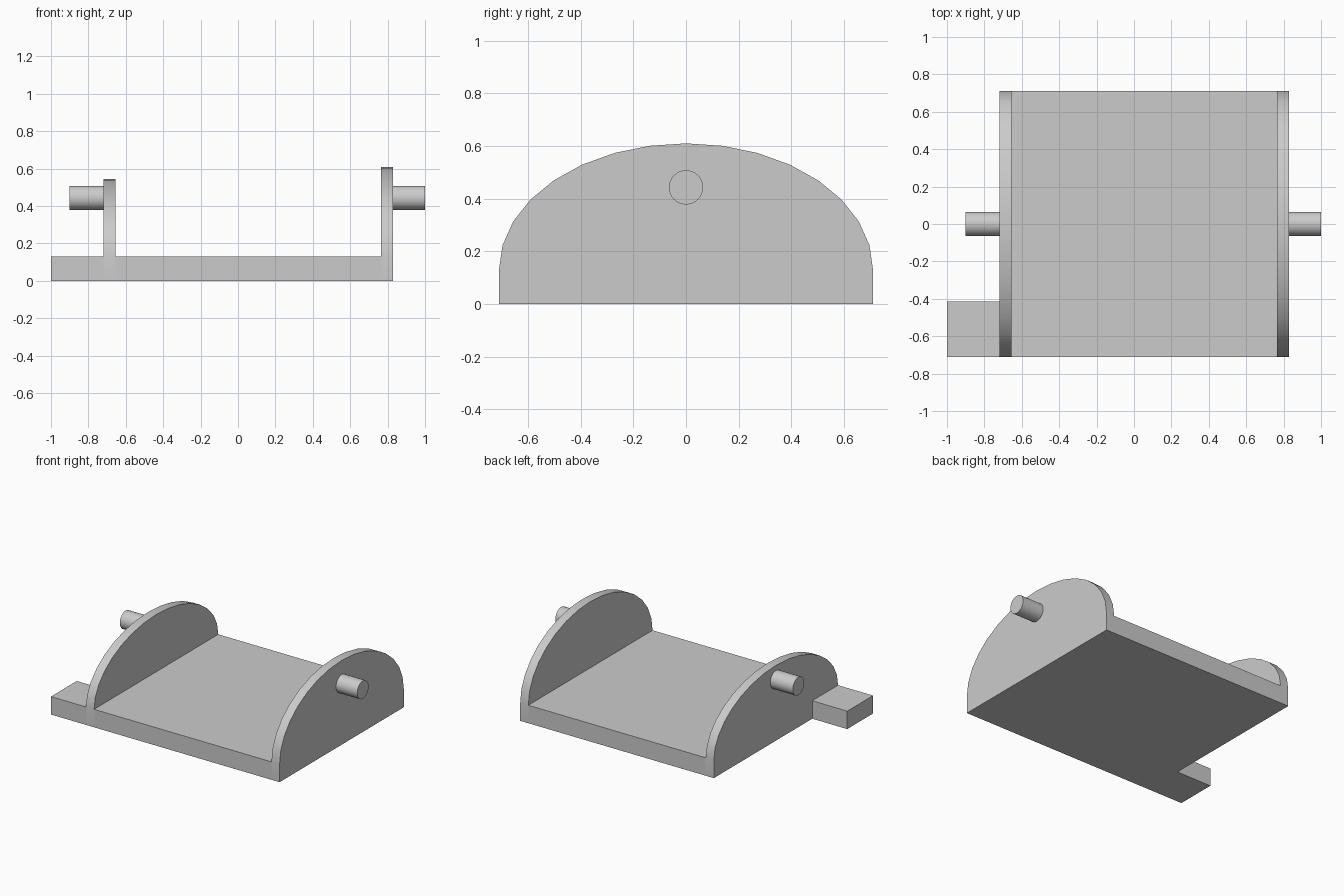
import bpy, bmesh, math
from mathutils import Matrix

cube = bpy.data.objects.get("Cube")
if cube:
    bpy.data.objects.remove(cube, do_unlink=True)

grey = bpy.data.materials.new("light_grey")
grey.use_nodes = True
colour = (0.6, 0.6, 0.6, 1)
grey.diffuse_color = colour
grey.node_tree.nodes["Principled BSDF"].inputs["Base Color"].default_value = colour

HALF = 0.71      # half depth of the cradle
FLOOR = 0.13     # floor thickness
STEPS = 16       # facets on each arched rim


def extrude_x(name, profile, x0, x1):
    """Solid made from a (y, z) profile swept from x0 to x1."""
    bm = bmesh.new()
    face = bm.faces.new([bm.verts.new((x0, y, z)) for y, z in profile])
    swept = bmesh.ops.extrude_face_region(bm, geom=[face])["geom"]
    verts = [v for v in swept if isinstance(v, bmesh.types.BMVert)]
    bmesh.ops.translate(bm, verts=verts, vec=(x1 - x0, 0, 0))
    bmesh.ops.recalc_face_normals(bm, faces=bm.faces)
    mesh = bpy.data.meshes.new(name)
    bm.to_mesh(mesh)
    bm.free()
    mesh.materials.append(grey)
    obj = bpy.data.objects.new(name, mesh)
    bpy.context.collection.objects.link(obj)
    bpy.ops.object.select_all(action="DESELECT")
    obj.select_set(True)
    bpy.context.view_layer.objects.active = obj
    bpy.ops.object.shade_smooth_by_angle()
    return obj


def box(y0, y1, z1):
    return [(y0, 0), (y1, 0), (y1, z1), (y0, z1)]


def arch(top):
    angles = [math.pi * i / STEPS for i in range(STEPS + 1)]
    rim = [(HALF * math.cos(a), FLOOR + (top - FLOOR) * math.sin(a)) for a in angles]
    return [(-HALF, 0), (HALF, 0)] + rim


def circle(z, radius, sides=32):
    angles = [math.tau * i / sides for i in range(sides)]
    return [(radius * math.cos(a), z + radius * math.sin(a)) for a in angles]


# Floor and side tab
extrude_x("floor", box(-HALF, HALF, FLOOR), -0.655, 0.765)
extrude_x("side_tab", box(-HALF, -0.415, FLOOR), -1.0, -0.72)

# Arched side plates, the left one taller
extrude_x("right_plate", arch(0.545), -0.72, -0.655)
extrude_x("left_plate", arch(0.61), 0.765, 0.83)

# Pivot pegs
extrude_x("right_peg", circle(0.443, 0.065), -0.9, -0.72)
extrude_x("left_peg", circle(0.443, 0.065), 0.83, 1.0)
